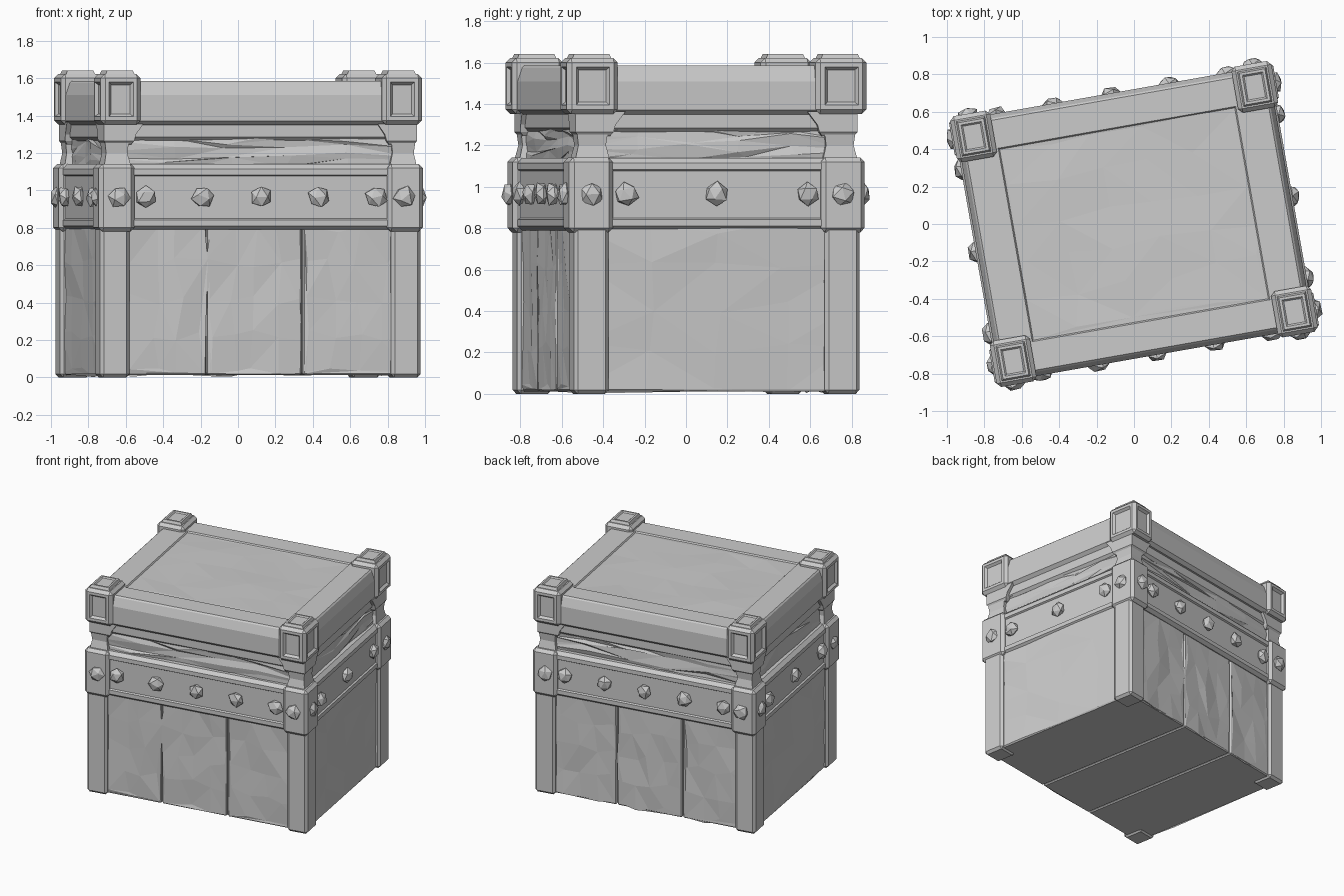
import bpy, bmesh, math, random
from mathutils import Matrix, Vector

random.seed(4)
TURN = math.radians(10)

cube = bpy.data.objects.get("Cube")
if cube:
    bpy.data.objects.remove(cube, do_unlink=True)

grey = bpy.data.materials.new("plain_grey")
grey.use_nodes = True
grey.diffuse_color = (0.6, 0.6, 0.6, 1)
grey.node_tree.nodes["Principled BSDF"].inputs["Base Color"].default_value = (0.6, 0.6, 0.6, 1)


def finish(name, bm, mirror=False):
    """Turn a bmesh into a flat-shaded object, set at the chest's angle."""
    bmesh.ops.recalc_face_normals(bm, faces=bm.faces)
    mesh = bpy.data.meshes.new(name)
    bm.to_mesh(mesh)
    bm.free()
    mesh.materials.append(grey)
    obj = bpy.data.objects.new(name, mesh)
    bpy.context.collection.objects.link(obj)
    obj.rotation_euler.z = TURN
    if mirror:
        mod = obj.modifiers.new("four_corners", 'MIRROR')
        mod.use_axis = (True, True, False)
        mod.use_mirror_merge = False
    return obj


def loft(rings):
    """Stack of rectangles (x0, y0, x1, y1, z), capped at both ends."""
    bm = bmesh.new()
    loops = [[bm.verts.new(p) for p in ((x0, y0, z), (x1, y0, z), (x1, y1, z), (x0, y1, z))]
             for x0, y0, x1, y1, z in rings]
    for low, high in zip(loops, loops[1:]):
        for i in range(4):
            j = (i + 1) % 4
            bm.faces.new((low[i], low[j], high[j], high[i]))
    bm.faces.new(loops[0][::-1])
    bm.faces.new(loops[-1])
    bmesh.ops.recalc_face_normals(bm, faces=bm.faces)
    return bm


def centred(rings):
    return loft([(-a, -b, a, b, z) for a, b, z in rings])


def block(x0, y0, x1, y1, z0, z1, bevel):
    bm = loft([(x0, y0, x1, y1, z0), (x0, y0, x1, y1, z1)])
    bmesh.ops.bevel(bm, geom=bm.edges[:], offset=bevel, segments=1, affect='EDGES')
    return bm


def facing(bm, direction):
    """Largest face looking along a direction."""
    found = [f for f in bm.faces if f.normal.dot(Vector(direction)) > 0.95]
    return max(found, key=lambda f: f.calc_area())


def inset(bm, face, width, depth, slope=0.012):
    """Frame a face, then sink or raise its middle."""
    bmesh.ops.inset_region(bm, faces=[face], thickness=width)
    bmesh.ops.inset_region(bm, faces=[face], thickness=slope, depth=depth)


def hew(bm, faces, amount, cuts=3):
    """Give large faces a hand-cut, faceted surface."""
    for face in faces:
        normal = face.normal.copy()
        bmesh.ops.inset_region(bm, faces=[face], thickness=0.015)
        edges = list(face.edges)
        res = bmesh.ops.subdivide_edges(bm, edges=edges, cuts=cuts, use_grid_fill=True)
        inner = [v for v in res["geom_inner"] if isinstance(v, bmesh.types.BMVert)]
        for v in inner:
            if not any(abs(f.normal.dot(normal)) < 0.9 for f in v.link_faces):
                slide = Vector([random.uniform(-0.03, 0.03) for _ in range(3)])
                slide -= normal * slide.dot(normal)
                v.co += slide + normal * random.uniform(-amount, amount)
    bmesh.ops.triangulate(bm, faces=[f for f in bm.faces if len(f.verts) > 4 or len(f.verts) == 4])


FRONT, BACK, RIGHT, LEFT, UP = (0, -1, 0), (0, 1, 0), (1, 0, 0), (-1, 0, 0), (0, 0, 1)

# Body: three planks running front to back
for name, x0, x1, side in (("plank_left", -0.845, -0.291, LEFT),
                           ("plank_middle", -0.283, 0.226, None),
                           ("plank_right", 0.234, 0.845, RIGHT)):
    bm = block(x0, -0.675, x1, 0.675, 0.012, 0.82, 0.008)
    hew(bm, [facing(bm, d) for d in (FRONT, BACK, side) if d], 0.007)
    finish(name, bm)
finish("inner_core", centred([(0.8, 0.655, 0.025), (0.8, 0.655, 1.0)]))

# Lower corner posts
finish("corner_posts", block(0.71, 0.53, 0.87, 0.70, 0, 0.82, 0.018), mirror=True)

# Riveted belt with sunken panels
bm = centred([(0.835, 0.68, 0.79), (0.86, 0.705, 0.81), (0.86, 0.705, 1.115), (0.835, 0.68, 1.14)])
for d in (FRONT, BACK, RIGHT, LEFT):
    f = facing(bm, d)
    bmesh.ops.inset_region(bm, faces=[f], thickness=0.045)
    bmesh.ops.inset_region(bm, faces=[f], thickness=0.01, depth=-0.012)
finish("belt", bm)
finish("belt_corners", block(0.686, 0.51, 0.88, 0.725, 0.78, 1.142, 0.022), mirror=True)


def rivet(name, x, y, along_x):
    bm = bmesh.new()
    bmesh.ops.create_icosphere(bm, subdivisions=1, radius=0.06)
    bm.transform(Matrix.Rotation(random.uniform(0, 6), 3, 'Y').to_4x4())
    for v in bm.verts:
        v.co.y *= 0.65
        v.co *= random.uniform(0.9, 1.1)
    if not along_x:
        bm.transform(Matrix.Rotation(math.pi / 2, 4, 'Z'))
    bm.transform(Matrix.Translation((x, y, 0.965)))
    finish(name, bm)


# Rivets on all four sides
for s in (-1, 1):
    for u in (-0.775, -0.625, -0.315, 0, 0.315, 0.625, 0.775):
        rivet("rivet_long_side", u, s * (0.73 if abs(u) > 0.7 else 0.708), True)
    for v in (-0.615, -0.445, 0, 0.445, 0.615):
        rivet("rivet_short_side", s * (0.873 if abs(v) > 0.5 else 0.863), v, False)

# Recessed neck between belt and lid
bm = centred([(0.81, 0.655, 1.1), (0.81, 0.655, 1.32)])
hew(bm, [facing(bm, d) for d in (FRONT, BACK, RIGHT, LEFT)], 0.012, 4)
finish("neck", bm)
finish("neck_corners", loft([(0.70, 0.52, 0.85, 0.695, 1.12), (0.72, 0.54, 0.835, 0.675, 1.2),
                             (0.71, 0.53, 0.845, 0.685, 1.28)]), mirror=True)

# Lid: lower lip, then framed slab with sunken top
finish("lid_lip", centred([(0.805, 0.65, 1.265), (0.825, 0.67, 1.285), (0.825, 0.67, 1.37)]))
bm = centred([(0.825, 0.685, 1.35), (0.85, 0.71, 1.372), (0.85, 0.71, 1.51),
              (0.828, 0.688, 1.575), (0.818, 0.678, 1.585), (0.645, 0.525, 1.585), (0.638, 0.518, 1.575)])
hew(bm, [facing(bm, UP)], 0.005, 4)
finish("lid", bm)

# Lid corner feet and capped blocks
finish("lid_feet", loft([(0.70, 0.52, 0.835, 0.675, 1.245), (0.685, 0.505, 0.85, 0.692, 1.265),
                         (0.675, 0.495, 0.85, 0.692, 1.3), (0.63, 0.445, 0.85, 0.692, 1.365)]), mirror=True)
bm = block(0.655, 0.485, 0.872, 0.735, 1.352, 1.622, 0.022)
for d in (RIGHT, BACK):
    inset(bm, facing(bm, d), 0.03, -0.018, 0.02)
top = facing(bm, UP)
inset(bm, top, 0.012, 0.02)
inset(bm, top, 0.02, -0.008)
finish("lid_corner_blocks", bm, mirror=True)
